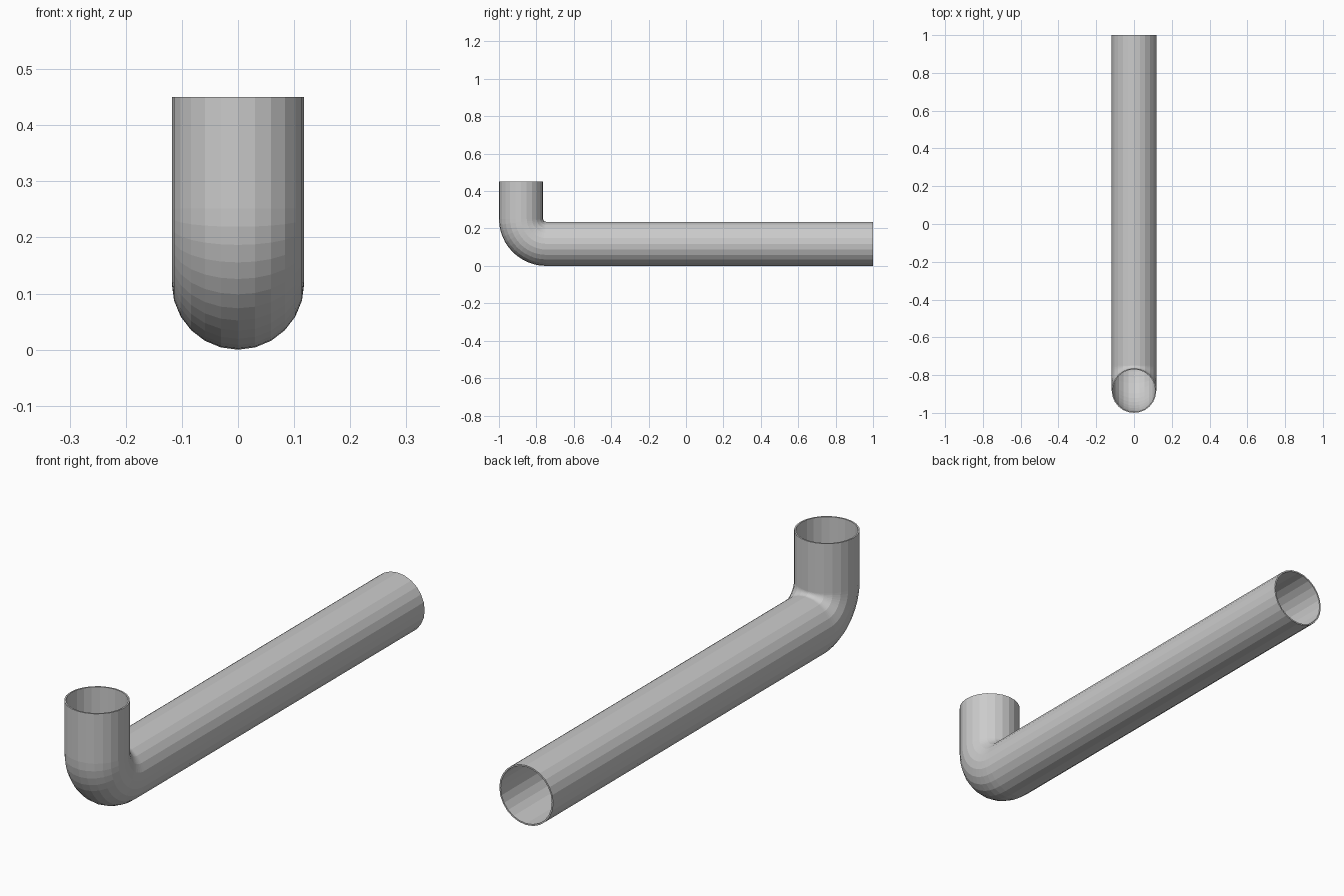
import bpy, bmesh
from math import sin, cos, pi, tau
from mathutils import Vector

cube = bpy.data.objects.get("Cube")
if cube:
    bpy.data.objects.remove(cube, do_unlink=True)

SIDES, BEND_STEPS = 24, 12
R, WALL = 0.118, 0.006          # outer radius and wall thickness
BEND = 0.134                    # bend radius along the centre line
TOP, BACK = 0.45, 1.0

# Grey metal
grey = bpy.data.materials.new("grey metal")
grey.use_nodes = True
colour = (0.6, 0.6, 0.6, 1)
grey.diffuse_color = colour
grey.node_tree.nodes["Principled BSDF"].inputs["Base Color"].default_value = colour

# Centre line: down the upright, round the elbow, along to the back
cy, cz = -1 + R + BEND, R + BEND
path = [(-1 + R, TOP, 0)]
for i in range(BEND_STEPS + 1):
    a = pi / 2 * i / BEND_STEPS
    path.append((cy - BEND * cos(a), cz - BEND * sin(a), a))
path.append((BACK, R, pi / 2))


def add_rings(bm, radius):
    """Sweep a circle of the given radius along the centre line."""
    rings = []
    for y, z, a in path:
        out = Vector((0, -cos(a), -sin(a)))
        ring = []
        for k in range(SIDES):
            t = tau * k / SIDES
            offset = out * cos(t) + Vector((sin(t), 0, 0))
            ring.append(bm.verts.new(Vector((0, y, z)) + offset * radius))
        rings.append(ring)
    for a, b in zip(rings, rings[1:]):
        bridge(bm, a, b)
    return rings


def bridge(bm, a, b):
    for k in range(SIDES):
        n = (k + 1) % SIDES
        bm.faces.new((a[k], a[n], b[n], b[k]))


# Hollow pipe: outer skin, inner skin and the two rims
bm = bmesh.new()
outer = add_rings(bm, R)
inner = add_rings(bm, R - WALL)
for end in (0, -1):
    bridge(bm, outer[end], inner[end])
bmesh.ops.recalc_face_normals(bm, faces=bm.faces)

mesh = bpy.data.meshes.new("elbow_pipe")
bm.to_mesh(mesh)
bm.free()
mesh.materials.append(grey)
pipe = bpy.data.objects.new("elbow_pipe", mesh)
bpy.context.collection.objects.link(pipe)
